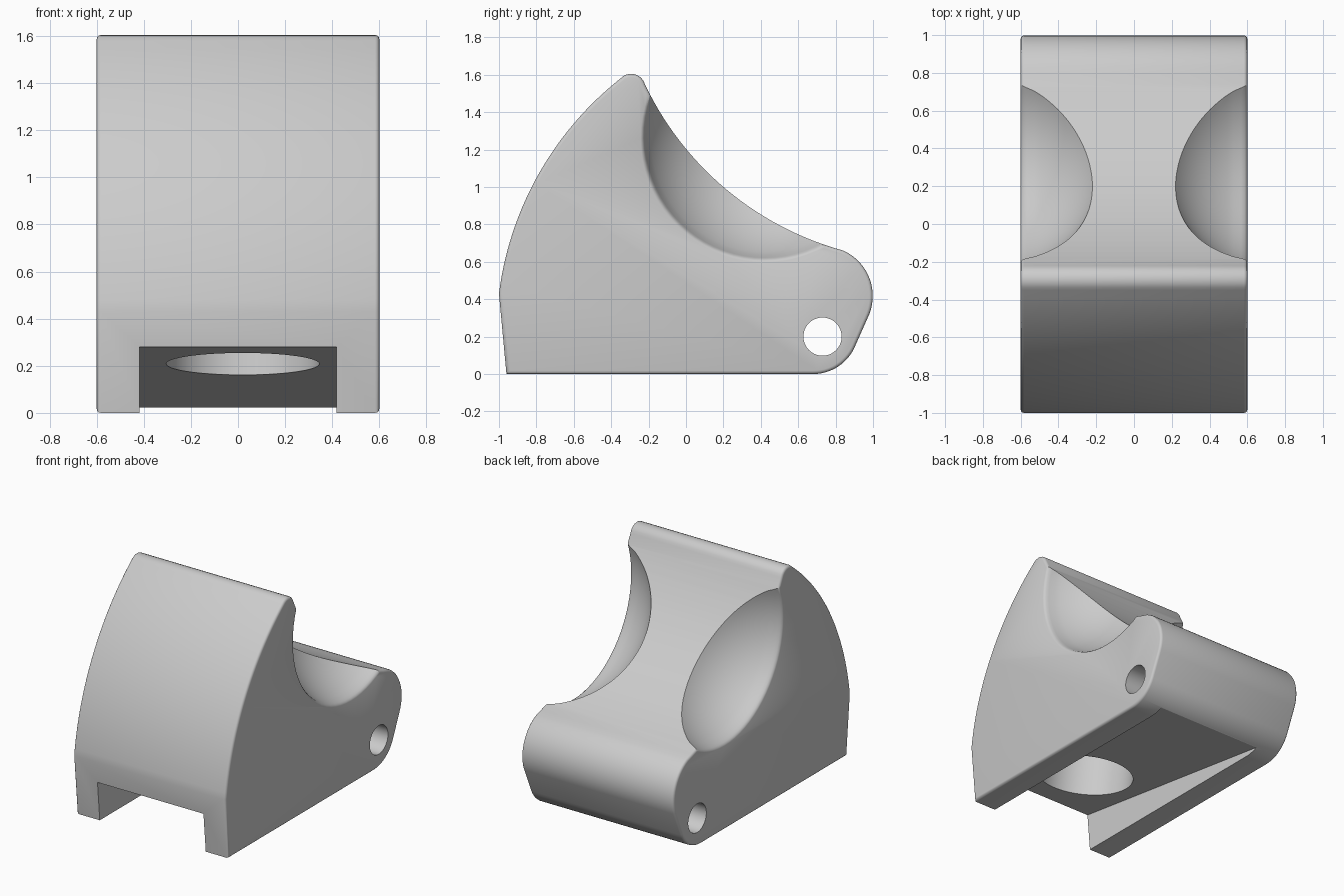
import bpy, bmesh, math
from mathutils import Vector, Matrix

if "Cube" in bpy.data.objects:
    bpy.data.objects.remove(bpy.data.objects["Cube"])

HALF_WIDTH = 0.6

grey = bpy.data.materials.new("plain grey")
grey.use_nodes = True
grey.diffuse_color = (0.6, 0.6, 0.6, 1)
grey.node_tree.nodes["Principled BSDF"].inputs["Base Color"].default_value = (0.6, 0.6, 0.6, 1)


def arc(a, b, c, steps):
    """Points on the circle from a through b to c."""
    a, b, c = Vector(a), Vector(b), Vector(c)
    d = 2 * (a.x * (b.y - c.y) + b.x * (c.y - a.y) + c.x * (a.y - b.y))
    aa, bb, cc = a.length_squared, b.length_squared, c.length_squared
    centre = Vector(((aa * (b.y - c.y) + bb * (c.y - a.y) + cc * (a.y - b.y)) / d,
                     (aa * (c.x - b.x) + bb * (a.x - c.x) + cc * (b.x - a.x)) / d))
    start = math.atan2(a.y - centre.y, a.x - centre.x)
    turn = math.atan2(c.y - centre.y, c.x - centre.x) - start
    turn = (turn + math.pi) % math.tau - math.pi
    r = (a - centre).length
    return [(centre.x + r * math.cos(start + turn * i / steps),
             centre.y + r * math.sin(start + turn * i / steps)) for i in range(steps + 1)]


def finish(name, bm):
    bmesh.ops.recalc_face_normals(bm, faces=bm.faces[:])
    mesh = bpy.data.meshes.new(name)
    bm.to_mesh(mesh)
    bm.free()
    mesh.materials.append(grey)
    obj = bpy.data.objects.new(name, mesh)
    bpy.context.collection.objects.link(obj)
    return obj


def prism(name, outline, half, bevel=0):
    """Extrude a (y, z) outline across the width, rounding the side rims."""
    bm = bmesh.new()
    face = bm.faces.new([bm.verts.new((-half, y, z)) for y, z in outline])
    new = bmesh.ops.extrude_face_region(bm, geom=[face])["geom"]
    bmesh.ops.translate(bm, vec=(2 * half, 0, 0),
                        verts=[v for v in new if isinstance(v, bmesh.types.BMVert)])
    if bevel:
        rims = [e for e in bm.edges if abs(e.verts[0].co.x - e.verts[1].co.x) < 1e-5]
        bmesh.ops.bevel(bm, geom=rims, offset=bevel, segments=3, profile=0.5, affect="EDGES")
    return finish(name, bm)


def cylinder(name, radius, depth, matrix):
    bm = bmesh.new()
    bmesh.ops.create_cone(bm, cap_ends=True, segments=64, radius1=radius,
                          radius2=radius, depth=depth, matrix=matrix)
    return finish(name, bm)


def scoop(name, side):
    """Shallow spherical bowl with a flared rim, turned about the x axis."""
    bowl_r, centre_x, rim = 0.69, 0.82, 0.625
    end = math.asin(rim / bowl_r)
    profile = [(centre_x - bowl_r * math.cos(end * i / 20),
                bowl_r * math.sin(end * i / 20)) for i in range(21)]
    profile += [(0.567, 0.638), (0.585, 0.645), (0.595, 0.653), (0.601, 0.665), (0.75, 0.665)]
    bm = bmesh.new()
    verts = [bm.verts.new((side * x, r, 0)) for x, r in profile + [(0.75, 0)]]
    edges = [bm.edges.new(pair) for pair in zip(verts, verts[1:])]
    bmesh.ops.spin(bm, geom=verts + edges, cent=(0, 0, 0), axis=(1, 0, 0),
                   angle=math.tau, steps=72)
    bmesh.ops.remove_doubles(bm, verts=bm.verts[:], dist=1e-4)
    bmesh.ops.translate(bm, vec=(0, 0.42, 1.26), verts=bm.verts[:])
    return finish(name, bm)


# Body outline: curved front, rounded peak, hollow back, rounded nose and heel
outline = [(-0.96, 0)]
outline += arc((-1, 0.43), (-0.84, 0.97), (-0.35, 1.58), 28)
outline += arc((-0.35, 1.58), (-0.29, 1.605), (-0.22, 1.55), 8)[1:]
outline += arc((-0.22, 1.55), (0.2, 1.0), (0.84, 0.66), 28)[1:]
outline += arc((0.84, 0.66), (0.937, 0.587), (0.98, 0.32), 14)[1:]
outline += arc((0.9, 0.14), (0.84, 0.06), (0.68, 0), 12)
body = prism("wedge_body", outline, HALF_WIDTH, 0.018)

# Cutters: side bowls, cross pin hole, sloping underside channel, round socket
slope = math.atan2(-0.255, 1.755)
cutters = [
    scoop("left_scoop_cutter", 1),
    scoop("right_scoop_cutter", -1),
    cylinder("pin_hole_cutter", 0.102, 2, Matrix.Translation((0, 0.73, 0.2))
             @ Matrix.Rotation(math.pi / 2, 4, "Y")),
    prism("channel_cutter", [(-1.2, -0.2), (-1.2, 0.311), (0.9, 0.006), (0.9, -0.2)], 0.418),
    cylinder("socket_cutter", 0.325, 1, Matrix.Translation((0.02, -0.49, 0.207))
             @ Matrix.Rotation(slope, 4, "X")),
]

bpy.context.view_layer.objects.active = body
for cutter in cutters:
    cut = body.modifiers.new(cutter.name, "BOOLEAN")
    cut.operation = "DIFFERENCE"
    cut.solver = "EXACT"
    cut.object = cutter
    bpy.ops.object.modifier_apply(modifier=cut.name)
for cutter in cutters:
    bpy.data.objects.remove(cutter)

# Smooth curves, crisp cut edges
bpy.ops.object.select_all(action="DESELECT")
body.select_set(True)
bpy.ops.object.shade_smooth_by_angle(angle=math.radians(32))
